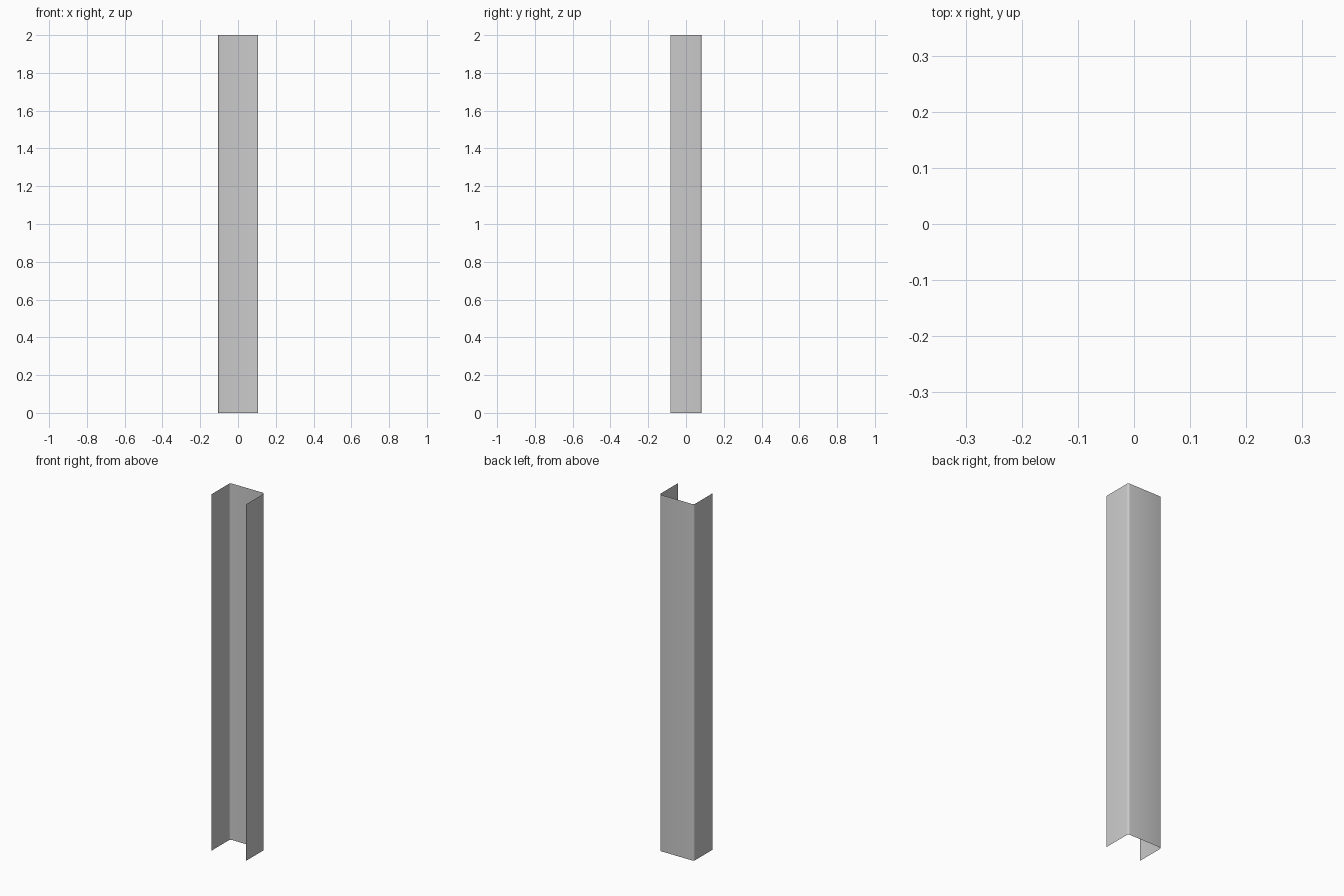
import bpy, bmesh, math

if "Cube" in bpy.data.objects:
    bpy.data.objects.remove(bpy.data.objects["Cube"])

HALF_W, HALF_D, HEIGHT, R, SEG = 0.107, 0.083, 2.0, 0.011, 4

# U-shaped profile with rounded back corners, open to the front
right = [(HALF_W, -HALF_D)]
for i in range(SEG + 1):
    a = math.pi / 2 * i / SEG
    right.append((HALF_W - R + R * math.cos(a), HALF_D - R + R * math.sin(a)))
profile = right + [(-x, y) for x, y in reversed(right)]

# Extrude the profile upwards into a thin sheet channel
bm = bmesh.new()
verts = [bm.verts.new((x, y, 0)) for x, y in profile]
edges = [bm.edges.new(pair) for pair in zip(verts, verts[1:])]
top = bmesh.ops.extrude_edge_only(bm, edges=edges)["geom"]
bmesh.ops.translate(bm, vec=(0, 0, HEIGHT),
                    verts=[g for g in top if isinstance(g, bmesh.types.BMVert)])
bm.normal_update()
# Outside of the channel faces outwards
back = max(bm.faces, key=lambda f: f.calc_center_median().y)
if back.normal.y < 0:
    bmesh.ops.reverse_faces(bm, faces=bm.faces[:])

mesh = bpy.data.meshes.new("channel_post")
bm.to_mesh(mesh)
bm.free()
post = bpy.data.objects.new("channel_post", mesh)
bpy.context.collection.objects.link(post)

# Smooth rounded corners
bpy.context.view_layer.objects.active = post
post.select_set(True)
bpy.ops.object.shade_smooth_by_angle(angle=math.radians(30))
